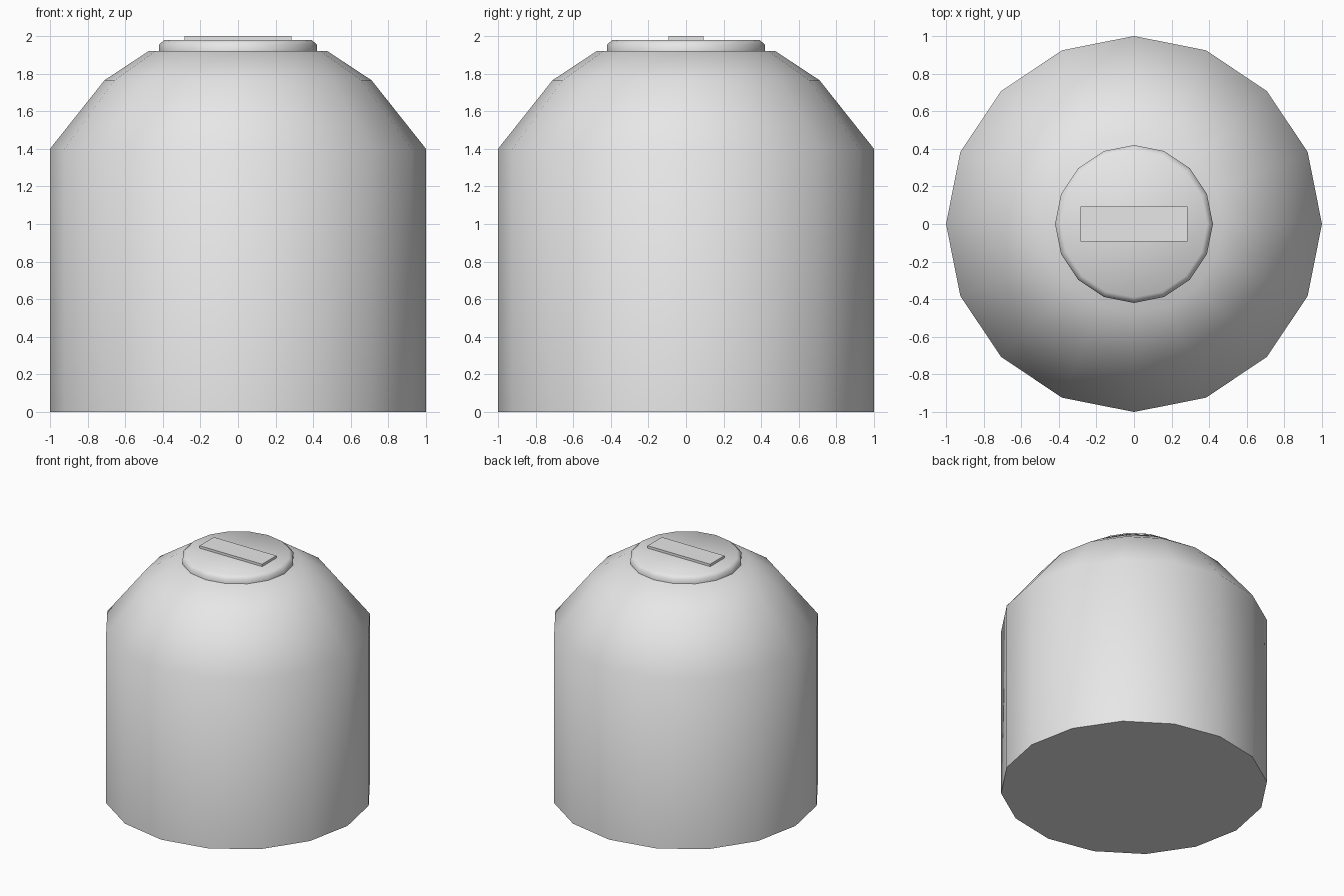
import bpy
import bmesh
from math import cos, sin, tau, radians

SIDES = 16

cube = bpy.data.objects.get("Cube")
if cube:
    bpy.data.objects.remove(cube, do_unlink=True)

grey = bpy.data.materials.new("light_grey")
grey.use_nodes = True
colour = (0.8, 0.8, 0.8, 1)
grey.diffuse_color = colour
for node in grey.node_tree.nodes:
    if node.type == 'BSDF_PRINCIPLED':
        node.inputs["Base Color"].default_value = colour


def finish(name, bm):
    """Turn a bmesh into a named grey object."""
    bmesh.ops.recalc_face_normals(bm, faces=bm.faces)
    mesh = bpy.data.meshes.new(name)
    bm.to_mesh(mesh)
    bm.free()
    mesh.materials.append(grey)
    obj = bpy.data.objects.new(name, mesh)
    bpy.context.collection.objects.link(obj)
    return obj


def lathe(name, profile):
    """Closed turned solid from (radius, height) rings, bottom to top."""
    bm = bmesh.new()
    rings = [[bm.verts.new((r * cos(tau * i / SIDES), r * sin(tau * i / SIDES), z))
              for i in range(SIDES)] for r, z in profile]
    for low, high in zip(rings, rings[1:]):
        for i in range(SIDES):
            j = (i + 1) % SIDES
            bm.faces.new((low[i], low[j], high[j], high[i]))
    bm.faces.new(rings[0][::-1])
    bm.faces.new(rings[-1])
    obj = finish(name, bm)
    bpy.ops.object.select_all(action='DESELECT')
    obj.select_set(True)
    bpy.context.view_layer.objects.active = obj
    bpy.ops.object.shade_smooth_by_angle(angle=radians(60))
    return obj


# Cylindrical body with a faceted shoulder
lathe("body", [(1, 0), (1, 1.4), (0.71, 1.765), (0.475, 1.92)])

# Round lid with a chamfered rim
lathe("lid", [(0.42, 1.915), (0.42, 1.955), (0.39, 1.98)])

# Thin raised bar across the lid
bm = bmesh.new()
bmesh.ops.create_cube(bm, size=1)
bmesh.ops.scale(bm, vec=(0.57, 0.185, 0.03), verts=bm.verts)
bmesh.ops.translate(bm, vec=(0, 0, 1.985), verts=bm.verts)
finish("lid_bar", bm)
